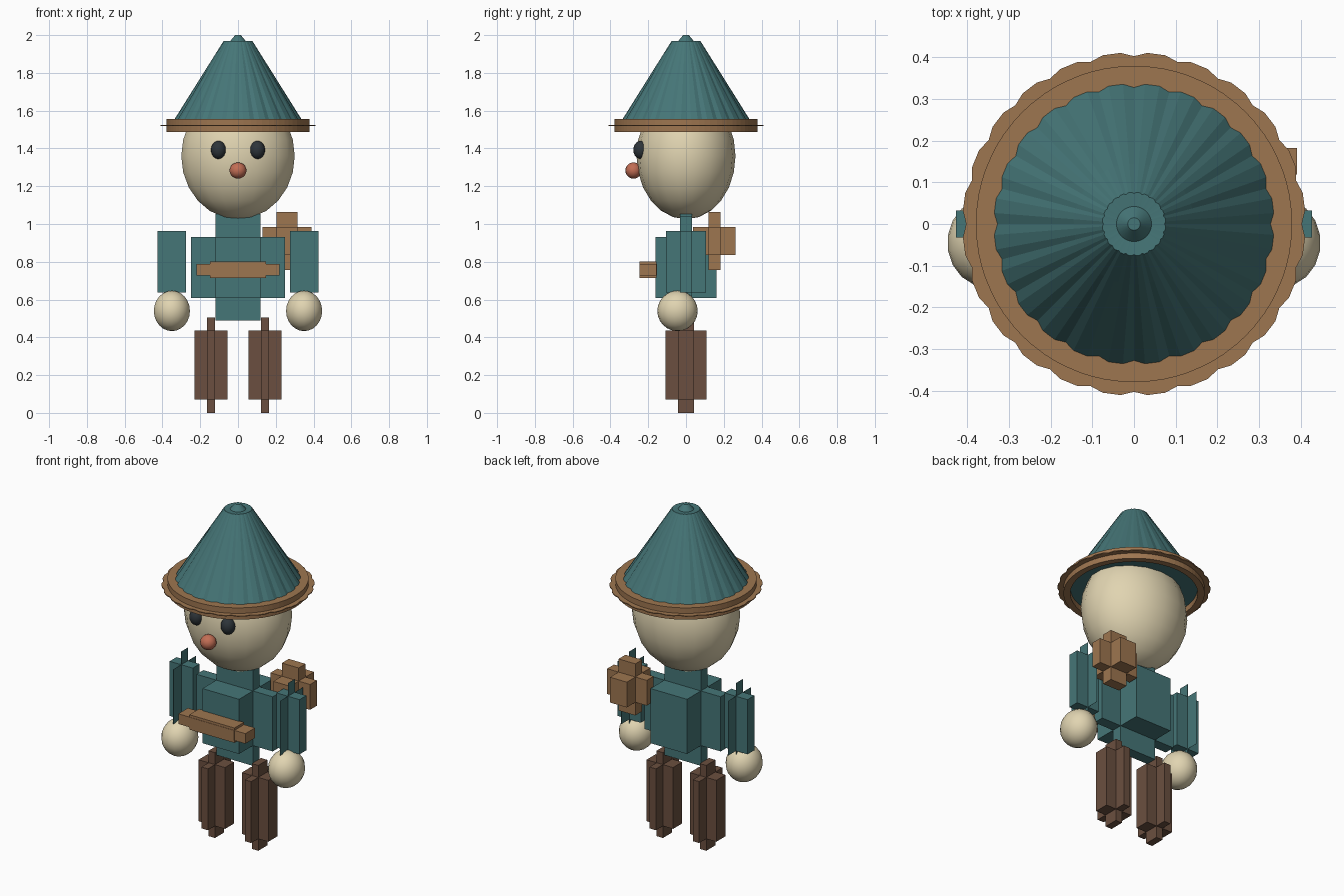
import bpy, bmesh, math
from mathutils import Vector

if "Cube" in bpy.data.objects:
    bpy.data.objects.remove(bpy.data.objects["Cube"])


def material(name, rgb):
    m = bpy.data.materials.new(name)
    m.diffuse_color = (*rgb, 1)
    m.use_nodes = True
    m.node_tree.nodes["Principled BSDF"].inputs["Base Color"].default_value = m.diffuse_color
    return m


TEAL = material("teal", (0.06, 0.18, 0.185))
TAN = material("tan", (0.34, 0.18, 0.08))
BROWN = material("brown", (0.145, 0.078, 0.05))
CREAM = material("cream", (0.75, 0.66, 0.44))
DARK = material("dark", (0.027, 0.035, 0.042))
RED = material("red", (0.54, 0.155, 0.09))


def finish(bm, name, mat):
    bmesh.ops.recalc_face_normals(bm, faces=bm.faces)
    me = bpy.data.meshes.new(name)
    bm.to_mesh(me)
    bm.free()
    me.materials.append(mat)
    ob = bpy.data.objects.new(name, me)
    bpy.context.collection.objects.link(ob)
    return ob


def stepped_box(name, centre, half, step, mat):
    """Core block with every face pushed out by its own step."""
    bm = bmesh.new()
    bmesh.ops.create_cube(bm, size=2)
    for v in bm.verts:
        v.co = Vector([c * (h - s) for c, h, s in zip(v.co, half, step)])
    bm.normal_update()
    for f in list(bm.faces):
        axis = max(range(3), key=lambda i: abs(f.normal[i]))
        push = f.normal * step[axis]
        new = bmesh.ops.extrude_discrete_faces(bm, faces=[f])["faces"][0]
        for v in new.verts:
            v.co += push
    for v in bm.verts:
        v.co += Vector(centre)
    return finish(bm, name, mat)


def ball(name, centre, radii, mat, u=18, v=12):
    bm = bmesh.new()
    bmesh.ops.create_uvsphere(bm, u_segments=u, v_segments=v, radius=1)
    for vert in bm.verts:
        vert.co = Vector([c * r + o for c, r, o in zip(vert.co, radii, centre)])
    for f in bm.faces:
        f.smooth = True
    return finish(bm, name, mat)


def scalloped(name, profile, mat, closed=False, lobes=24):
    """Loft of (radius, z, dip) rings; dip is the groove depth between lobes."""
    bm = bmesh.new()
    rings = []
    for r, z, dip in profile:
        ring = []
        for k in range(lobes):
            for off, rad in ((-4.5, r), (0, r - dip), (4.5, r)):
                a = math.radians(k * 360 / lobes + off)
                ring.append(bm.verts.new((rad * math.cos(a), rad * math.sin(a), z)))
        rings.append(ring)
    pairs = list(zip(rings, rings[1:]))
    if closed:
        pairs.append((rings[-1], rings[0]))
    else:
        bm.faces.new(rings[0])
        bm.faces.new(rings[-1])
    n = lobes * 3
    for a, b in pairs:
        for i in range(n):
            j = (i + 1) % n
            bm.faces.new((a[i], a[j], b[j], b[i]))
    return finish(bm, name, mat)


# hat
scalloped("hat_cone", [(0.35, 1.52, 0.009), (0.337, 1.555, 0.009), (0.145, 1.86, 0.001),
                       (0.076, 1.97, 0.003), (0.042, 1.968, 0), (0.015, 2.0, 0)], TEAL)
scalloped("hat_brim", [(0.342, 1.487, 0), (0.379, 1.487, 0), (0.379, 1.519, 0),
                       (0.411, 1.519, 0.009), (0.411, 1.524, 0.009), (0.379, 1.524, 0),
                       (0.379, 1.557, 0), (0.32, 1.557, 0), (0.342, 1.54, 0)], TAN, closed=True)

# head and face
ball("head", (0, 0, 1.36), (0.305, 0.262, 0.335), CREAM)
ball("nose", (0, -0.278, 1.283), (0.045, 0.043, 0.043), RED, 16, 10)

# body, front bar and back bundle
stepped_box("torso", (0, 0, 0.77), (0.25, 0.162, 0.282), (0.13, 0.13, 0.12), TEAL)
stepped_box("front_bar", (0, -0.2, 0.757), (0.22, 0.047, 0.044), (0.072, 0.002, 0.014), TAN)
stepped_box("back_bundle", (0.26, 0.15, 0.91), (0.13, 0.112, 0.153), (0.075, 0.08, 0.078), TAN)

# paired parts
for side, s in (("left", -1), ("right", 1)):
    ball(side + "_eye", (s * 0.103, -0.24, 1.392), (0.04, 0.039, 0.048), DARK, 16, 10)
    stepped_box(side + "_arm", (s * 0.35, 0, 0.8), (0.076, 0.107, 0.24),
                (0.0757, 0.075, 0.078), TEAL)
    ball(side + "_hand", (s * 0.35, -0.045, 0.54), (0.097, 0.107, 0.107), CREAM)
    stepped_box(side + "_leg", (s * 0.142, 0, 0.253), (0.087, 0.109, 0.253),
                (0.066, 0.066, 0.071), BROWN)
